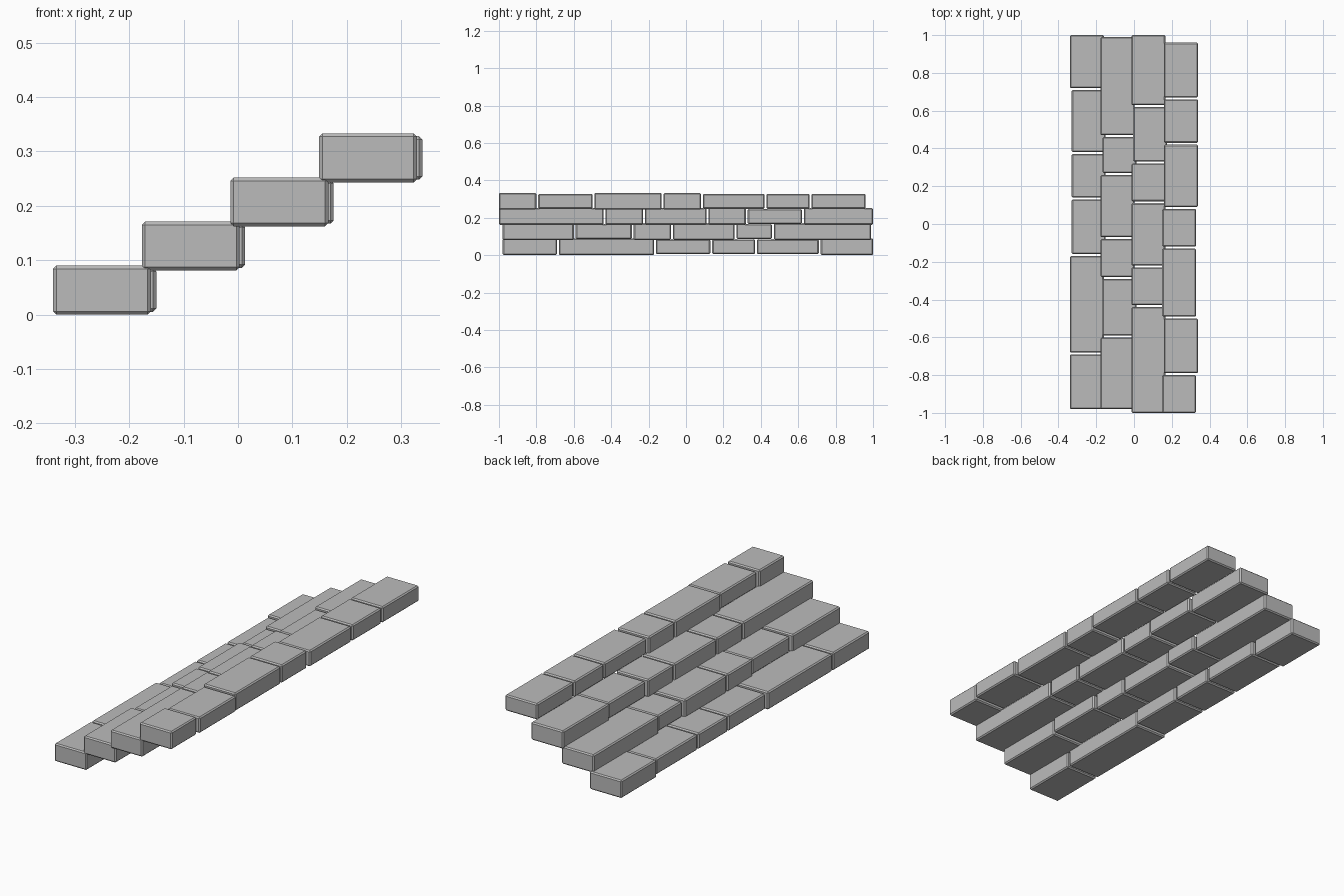
import bpy

cube = bpy.data.objects.get("Cube")
if cube:
    bpy.data.objects.remove(cube, do_unlink=True)

# One grey colour for every block
stone = bpy.data.materials.new("grey stone")
stone.use_nodes = True
grey = (0.5, 0.5, 0.5, 1)
stone.diffuse_color = grey
stone.node_tree.nodes["Principled BSDF"].inputs["Base Color"].default_value = grey

BLOCK_WIDTH = 0.18
BLOCK_HEIGHT = 0.09
STEP_DEPTH = 0.163
STEP_RISE = 0.081
GAP = 0.01
LEFT_EDGE = -0.34


def stone_block(name, left, front, back, bottom, top):
    """Add one chamfered stone block between the given limits."""
    size = (BLOCK_WIDTH, back - front, top - bottom)
    centre = (left + BLOCK_WIDTH / 2, (front + back) / 2, (bottom + top) / 2)
    bpy.ops.mesh.primitive_cube_add(size=1, location=centre)
    block = bpy.context.object
    block.name = block.data.name = name
    block.scale = size
    bpy.ops.object.transform_apply(location=False, rotation=False, scale=True)
    block.data.materials.append(stone)
    chamfer = block.modifiers.new("chamfer", 'BEVEL')
    chamfer.width = 0.006
    chamfer.segments = 1


def stone_step(name, level, joints, uneven_blocks):
    """Lay a row of blocks between joints; uneven ones are slimmer and shifted."""
    left = LEFT_EDGE + level * STEP_DEPTH
    bottom = level * STEP_RISE
    top = bottom + BLOCK_HEIGHT
    for index, (front, following) in enumerate(zip(joints, joints[1:])):
        shift = GAP if index in uneven_blocks else 0
        stone_block(f"{name}_block_{index + 1}", left + shift,
                    front, following - GAP,
                    bottom + shift / 2, top - shift / 2)


# Four overlapping steps, rising towards the left side
stone_step("bottom_step", 0, (-.98, -.68, -.16, .14, .38, .72, 1.01),
           uneven_blocks=(2, 3, 4))
stone_step("second_step", 1, (-.98, -.59, -.28, -.07, .27, .47, 1),
           uneven_blocks=(1, 4))
stone_step("third_step", 2, (-1, -.43, -.22, .12, .33, .63, 1.01),
           uneven_blocks=(4,))
stone_step("top_step", 3, (-1, -.79, -.49, -.12, .09, .43, .67, .97),
           uneven_blocks=(1, 4, 5, 6))
